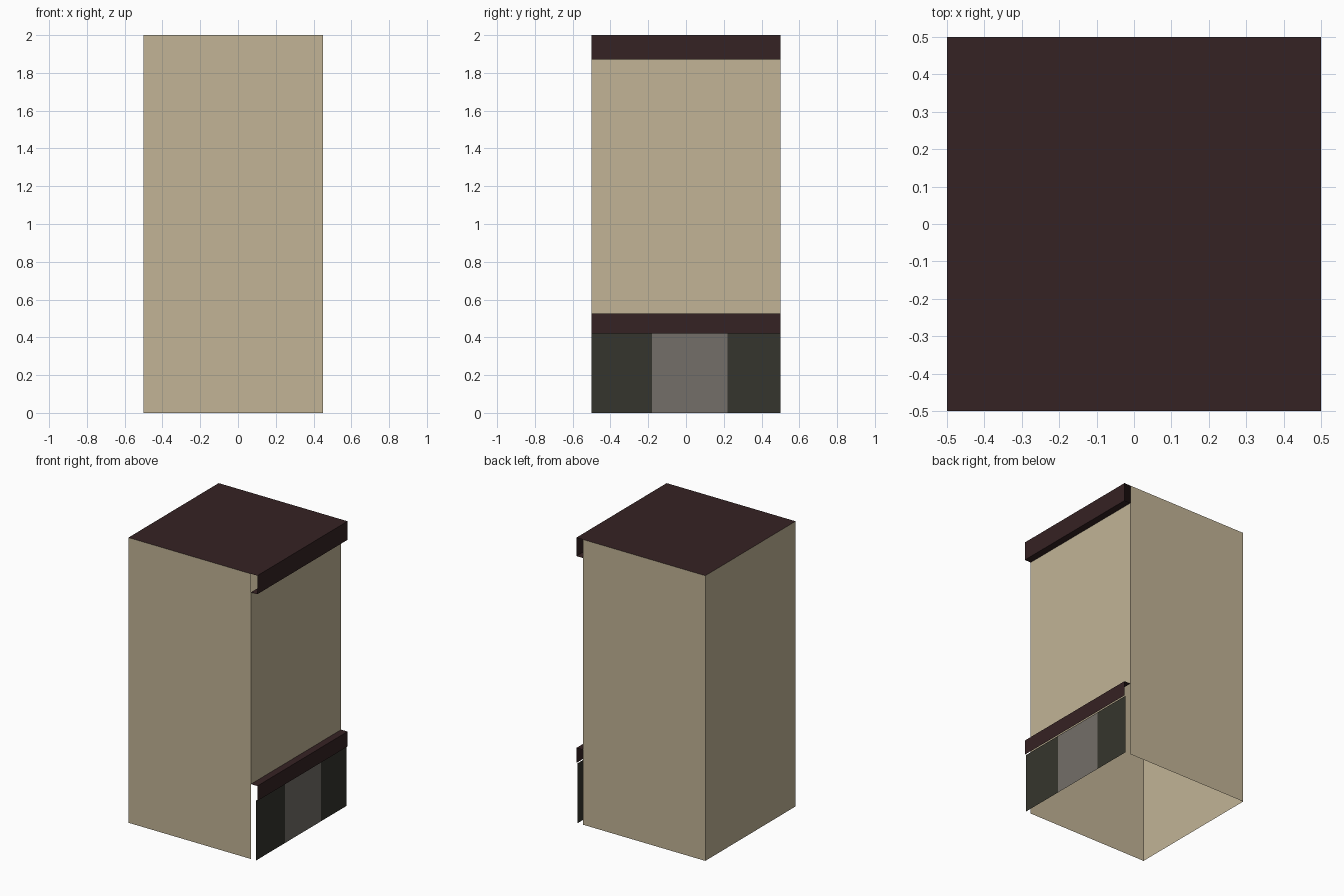
import bpy
import bmesh
from mathutils import Vector

cube = bpy.data.objects.get("Cube")
if cube:
    bpy.data.objects.remove(cube, do_unlink=True)


def make_material(name, rgb):
    """Flat material from 8-bit sRGB, stored as linear values."""
    linear = [((c / 255 + 0.055) / 1.055) ** 2.4 for c in rgb]
    mat = bpy.data.materials.new(name)
    mat.use_nodes = True
    mat.diffuse_color = (*linear, 1)
    bsdf = mat.node_tree.nodes["Principled BSDF"]
    bsdf.inputs["Base Color"].default_value = (*linear, 1)
    bsdf.inputs["Roughness"].default_value = 0.9
    return mat


def sweep(name, path, along, mat):
    """Thin sheet: an open path swept along a vector."""
    bm = bmesh.new()
    near = [bm.verts.new(p) for p in path]
    far = [bm.verts.new(Vector(p) + Vector(along)) for p in path]
    for i in range(len(path) - 1):
        bm.faces.new((near[i], near[i + 1], far[i + 1], far[i]))
    mesh = bpy.data.meshes.new(name)
    bm.to_mesh(mesh)
    bm.free()
    mesh.materials.append(mat)
    obj = bpy.data.objects.new(name, mesh)
    bpy.context.collection.objects.link(obj)
    return obj


def across(name, profile, mat, y0=-0.5, y1=0.5):
    """Sweep an x-z profile across the building's width."""
    return sweep(name, [(x, y0, z) for x, z in profile], (0, y1 - y0, 0), mat)


plaster = make_material("tan plaster", (194, 180, 150))
trim = make_material("dark brown trim", (53, 34, 35))
shutter = make_material("dark green shutter", (53, 53, 45))
door = make_material("grey door", (115, 110, 104))

HALF, WALL, SHOP = 0.5, 0.45, 0.49
TOP, CORNICE, SHELF, LINTEL = 2.0, 1.87, 0.525, 0.42

# Three full-height walls, open at the bottom
sweep("side_and_back_walls",
      [(WALL, HALF, 0), (-HALF, HALF, 0), (-HALF, -HALF, 0), (WALL, -HALF, 0)],
      (0, 0, TOP), plaster)

# Upper facade between the two trims
across("upper_facade", [(WALL, CORNICE), (WALL, SHELF)], plaster)

# Flat roof folding down into the overhanging cornice
across("roof_and_cornice",
       [(-HALF, TOP), (HALF, TOP), (HALF, CORNICE), (WALL, CORNICE)], trim)

# Ledge above the ground floor
across("ground_floor_ledge",
       [(WALL, SHELF), (HALF, SHELF), (HALF, LINTEL)], trim)

# Ground floor front: door between two shutters
ground = [(SHOP, LINTEL), (SHOP, 0)]
across("right_shutter", ground, shutter, -HALF, -0.18)
across("door", ground, door, -0.18, 0.22)
across("left_shutter", ground, shutter, 0.22, HALF)
